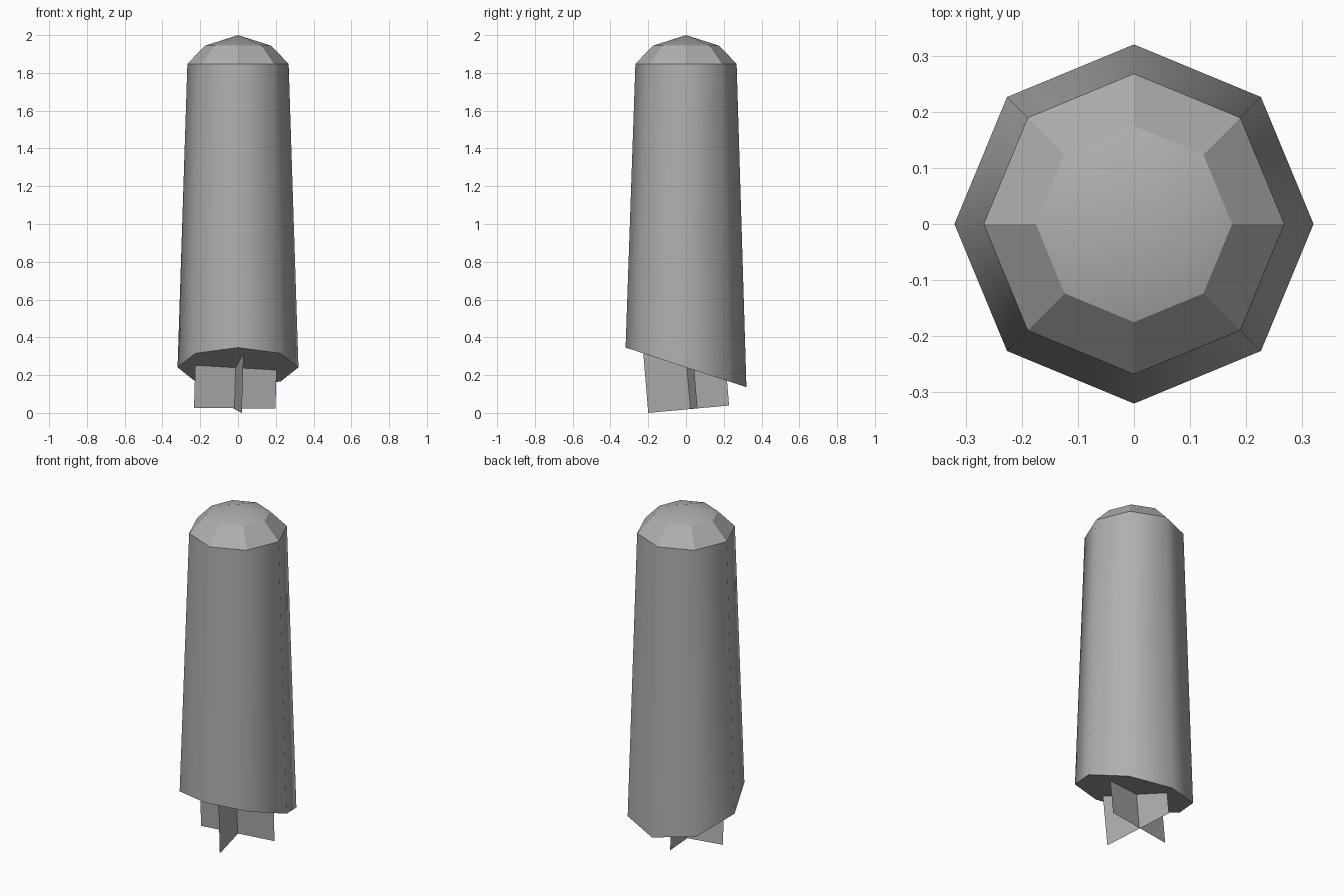
import bpy, bmesh, math
from mathutils import Vector

if "Cube" in bpy.data.objects:
    bpy.data.objects.remove(bpy.data.objects["Cube"])

SIDES = 8
grey = bpy.data.materials.new("dark_grey")
grey.diffuse_color = (0.43, 0.43, 0.43, 1)
grey.use_nodes = True
grey.node_tree.nodes["Principled BSDF"].inputs["Base Color"].default_value = grey.diffuse_color


def finish(name, bm):
    mesh = bpy.data.meshes.new(name)
    bm.to_mesh(mesh)
    bm.free()
    mesh.materials.append(grey)
    obj = bpy.data.objects.new(name, mesh)
    bpy.context.collection.objects.link(obj)
    return obj


def ring(bm, radius, z, slope=0.0):
    """Octagonal ring of vertices; slope tilts it along y."""
    verts = []
    for i in range(SIDES):
        a = math.tau * i / SIDES
        x, y = radius * math.cos(a), radius * math.sin(a)
        verts.append(bm.verts.new((x, y, z + slope * y)))
    return verts


def bridge(bm, low, high, smooth):
    for i in range(SIDES):
        j = (i + 1) % SIDES
        bm.faces.new((low[i], low[j], high[j], high[i])).smooth = smooth


# Body: tapered shaft with slanted base, faceted shoulder and shallow tip
bm = bmesh.new()
base = ring(bm, 0.32, 0.241, -0.328)
neck = ring(bm, 0.268, 1.848)
crown = ring(bm, 0.175, 1.944)
tip = bm.verts.new((0, 0, 2.0))
bm.faces.new(base[::-1])
bridge(bm, base, neck, True)
bridge(bm, neck, crown, False)
for i in range(SIDES):
    bm.faces.new((crown[i], crown[(i + 1) % SIDES], tip)).smooth = True
for loop in (base, neck, crown):
    for i in range(SIDES):
        bm.edges.get((loop[i], loop[(i + 1) % SIDES])).smooth = False
finish("body", bm)


# Tail fins: two thin crossed sheets, slightly tilted, running up into the base
def fin(name, start, end, height=0.43):
    up = Vector((0.03, -0.083, 1.0)) * height
    a, b = Vector(start), Vector(end)
    bm = bmesh.new()
    bm.faces.new([bm.verts.new(p) for p in (a, b, b + up, a + up)])
    finish(name, bm)


fin("cross_fin", (-0.233, -0.015, 0.027), (0.198, 0.061, 0.022))
fin("long_fin", (0.02, -0.2, 0.0), (-0.055, 0.228, 0.039))
